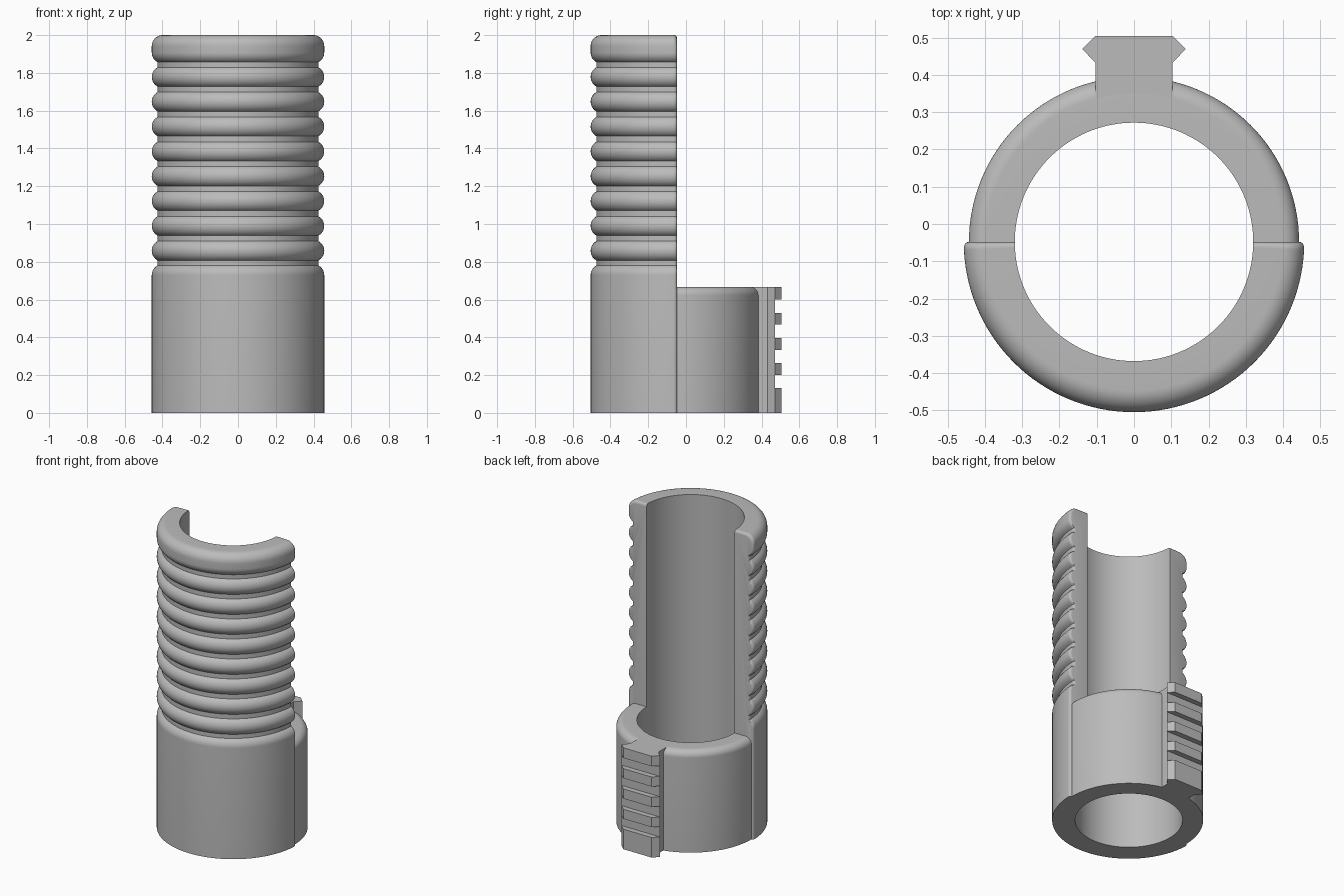
import bpy, bmesh
from math import sin, cos, pi, sqrt, asin, radians

if "Cube" in bpy.data.objects:
    bpy.data.objects.remove(bpy.data.objects["Cube"])

grey = bpy.data.materials.new("grey")
grey.use_nodes = True
grey.diffuse_color = (0.5, 0.5, 0.5, 1)
grey.node_tree.nodes["Principled BSDF"].inputs["Base Color"].default_value = (0.5, 0.5, 0.5, 1)

CY = -0.048          # centre of the tube in y
BORE = 0.32
FRONT_R, FLOOR_R, BACK_R = 0.457, 0.427, 0.443
BACK_H = 0.667
PITCH, FIRST, GROOVE = 0.1315, 0.7925, 0.0125
ROUND = 0.058        # radius of the rib cross-section


def finish(name, bm):
    bmesh.ops.recalc_face_normals(bm, faces=bm.faces)
    mesh = bpy.data.meshes.new(name)
    bm.to_mesh(mesh)
    bm.free()
    ob = bpy.data.objects.new(name, mesh)
    bpy.context.collection.objects.link(ob)
    mesh.materials.append(grey)
    bpy.ops.object.select_all(action='DESELECT')
    ob.select_set(True)
    bpy.context.view_layer.objects.active = ob
    bpy.ops.object.shade_smooth_by_angle(angle=radians(30))
    return ob


def arc(r, z, start, end, n=10):
    """Arc in the (radius, height) plane."""
    return [(r + ROUND * cos(a), z + ROUND * sin(a))
            for a in (start + (end - start) * i / n for i in range(n + 1))]


def half_shell(name, profile, side, edge=0.0):
    """Sweep a closed (radius, height) profile through a half turn, easing its ends by edge."""
    top = max(z for r, z in profile)
    steps = 64
    # (angle, inset) for each ring
    rings = [(pi * i / steps, 0.0) for i in range(steps + 1)]
    if edge:
        ease = []
        for k in range(5):
            d = edge * (1 - cos(pi / 2 * k / 4))
            ease.append((d / FRONT_R, edge - sqrt(edge ** 2 - (edge - d) ** 2)))
        rings = ease + rings[1:-1] + [(pi - a, f) for a, f in reversed(ease)]
    bm = bmesh.new()
    loops = []
    for a, inset in rings:
        loop = []
        for r, z in profile:
            if r > BORE + 0.001:
                r -= inset * 0.7
            if z > top - ROUND:
                z -= inset
            loop.append(bm.verts.new((r * cos(a), CY + side * r * sin(a), z)))
        loops.append(loop)
    n = len(profile)
    for l0, l1 in zip(loops, loops[1:]):
        for j in range(n):
            bm.faces.new((l0[j], l0[(j + 1) % n], l1[(j + 1) % n], l1[j]))
    bm.faces.new(loops[0])
    bm.faces.new(loops[-1])
    return finish(name, bm)


def prism(name, outline, z0, z1):
    """Extrude one half of an outline, mirrored in x, from z0 to z1."""
    pts = outline + [(-x, y) for x, y in reversed(outline)]
    bm = bmesh.new()
    face = bm.faces.new([bm.verts.new((x, y, z0)) for x, y in pts])
    new = bmesh.ops.extrude_face_region(bm, geom=[face])["geom"]
    bmesh.ops.translate(bm, vec=(0, 0, z1 - z0),
                        verts=[v for v in new if isinstance(v, bmesh.types.BMVert)])
    return finish(name, bm)


# Tall ribbed front half
centre_r = FRONT_R - ROUND
lean = pi / 2 - asin((FLOOR_R - centre_r) / ROUND)
reach = ROUND * sin(lean)
profile = [(BORE, 0), (FRONT_R, 0)]
profile += arc(centre_r, FIRST - GROOVE - reach, 0, lean)
for i in range(8):
    middle = FIRST + PITCH * (i + 0.5)
    profile += arc(centre_r, middle, -lean, lean)
profile += arc(centre_r, FIRST + 8 * PITCH + GROOVE + reach, -lean, 0)
profile += arc(centre_r, 2 - ROUND, 0, pi / 2)
profile.append((BORE, 2))
half_shell("ribbed_front_shell", profile, -1, edge=0.018)

# Short plain back half
ROUND = 0.045
profile = [(BORE, 0), (BACK_R, 0)]
profile += arc(BACK_R - ROUND, BACK_H - ROUND, 0, pi / 2)
profile.append((BORE, BACK_H))
half_shell("back_shell", profile, 1)

# Slotted dovetail rail on the back
NECK, WIDE = 0.103, 0.139
prism("rail_base", [(NECK, 0.3), (NECK, 0.432), (WIDE, 0.47)], 0, BACK_H)
for i, (z0, z1) in enumerate([(0, 0.132), (0.2, 0.263), (0.333, 0.397),
                              (0.467, 0.53), (0.6, BACK_H)]):
    prism(f"rail_tooth_{i + 1}", [(WIDE, 0.47), (NECK, 0.505)], z0, z1)
